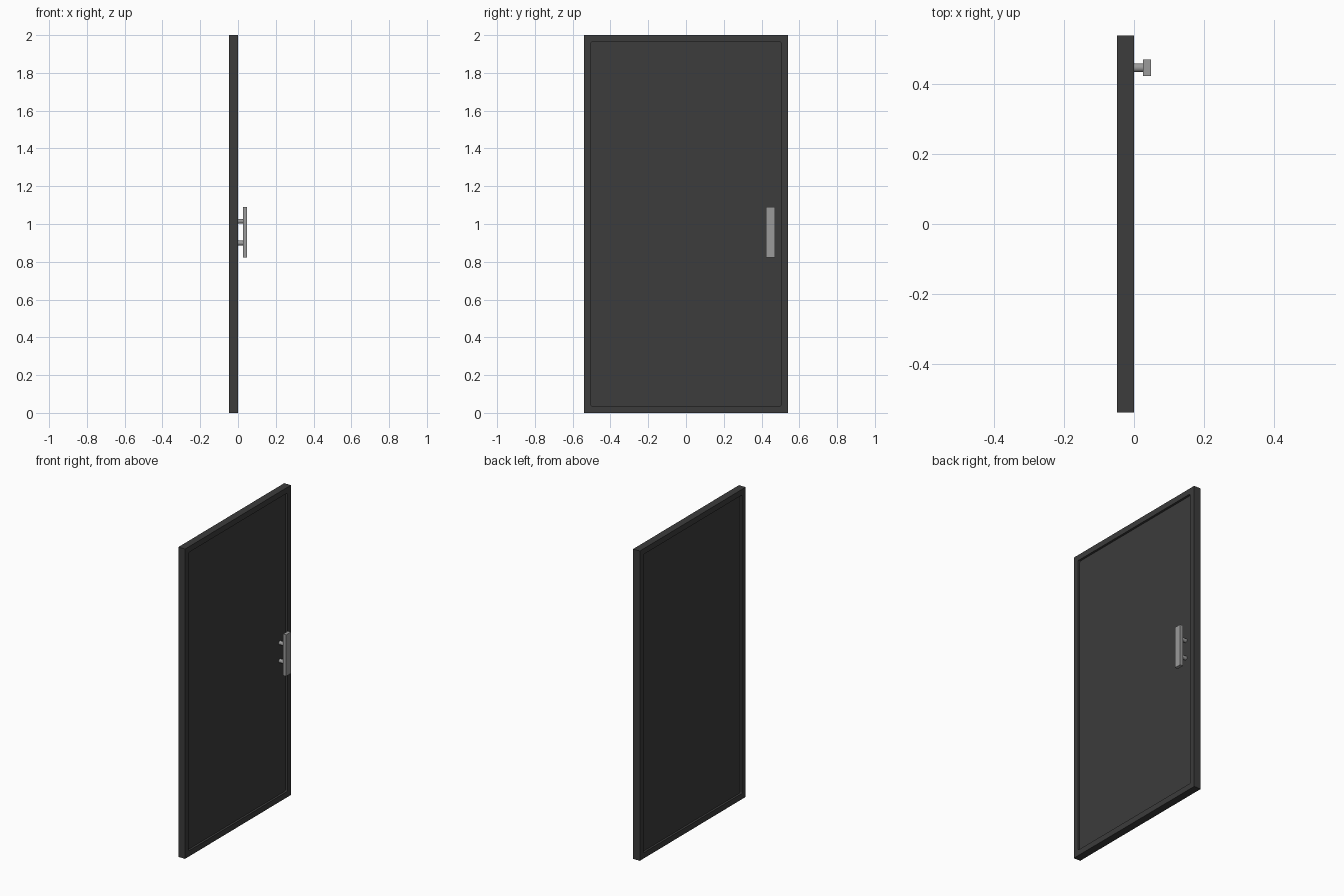
import bpy, bmesh
from mathutils import Matrix, Vector

cube = bpy.data.objects.get("Cube")
if cube:
    bpy.data.objects.remove(cube, do_unlink=True)


def material(name, value):
    mat = bpy.data.materials.new(name)
    mat.use_nodes = True
    color = (value, value, value, 1)
    mat.diffuse_color = color
    mat.node_tree.nodes["Principled BSDF"].inputs["Base Color"].default_value = color
    return mat


def finish(name, bm, mat):
    bmesh.ops.recalc_face_normals(bm, faces=bm.faces)
    mesh = bpy.data.meshes.new(name)
    bm.to_mesh(mesh)
    bm.free()
    obj = bpy.data.objects.new(name, mesh)
    bpy.context.collection.objects.link(obj)
    mesh.materials.append(mat)
    return obj


def box(low, high):
    low, high = Vector(low), Vector(high)
    bm = bmesh.new()
    bmesh.ops.create_cube(bm, size=1, matrix=Matrix.Translation((low + high) / 2)
                          @ Matrix.Diagonal((*(high - low), 1)))
    return bm


charcoal = material("charcoal", 0.045)
steel = material("brushed steel", 0.33)

# Door slab with a shallow recessed panel on both broad sides
THICK, HALF, BORDER, DEPTH = 0.048, 0.54, 0.052, 0.014
bm = box((-THICK, -HALF, 0), (0, HALF, 2))
broad = [f for f in bm.faces if abs(f.normal.x) > 0.9]
bmesh.ops.inset_individual(bm, faces=broad, thickness=BORDER)
for face in broad:
    side = face.normal.x
    result = bmesh.ops.extrude_discrete_faces(bm, faces=[face])
    panel = result["faces"][0]
    bmesh.ops.translate(bm, verts=panel.verts, vec=(-side * DEPTH, 0, 0))

# Slightly rounded recess corners
corners = [e for e in bm.edges
           if abs(e.verts[0].co.x - e.verts[1].co.x) > 0.001
           and abs(e.verts[0].co.y) < HALF - 0.01]
bmesh.ops.bevel(bm, geom=corners, offset=0.008, segments=3,
                profile=0.5, affect='EDGES')
finish("door_panel", bm, charcoal)

# Flat pull plate
HANDLE_Y, HANDLE_Z = 0.447, 0.957
grip = box((0.026, HANDLE_Y - 0.024, HANDLE_Z - 0.134),
           (0.048, HANDLE_Y + 0.024, HANDLE_Z + 0.134))
finish("handle_plate", grip, steel)

# Two round standoffs from the recessed panel to the plate
for name, sign in (("upper_standoff", 1), ("lower_standoff", -1)):
    bm = bmesh.new()
    start, end = -DEPTH, 0.027
    place = Matrix.Translation(((start + end) / 2, HANDLE_Y, HANDLE_Z + sign * 0.058))
    bmesh.ops.create_cone(bm, cap_ends=True, segments=24, radius1=0.0125,
                          radius2=0.0125, depth=end - start,
                          matrix=place @ Matrix.Rotation(1.5708, 4, 'Y'))
    post = finish(name, bm, steel)
    bpy.ops.object.select_all(action='DESELECT')
    post.select_set(True)
    bpy.context.view_layer.objects.active = post
    bpy.ops.object.shade_smooth_by_angle()
